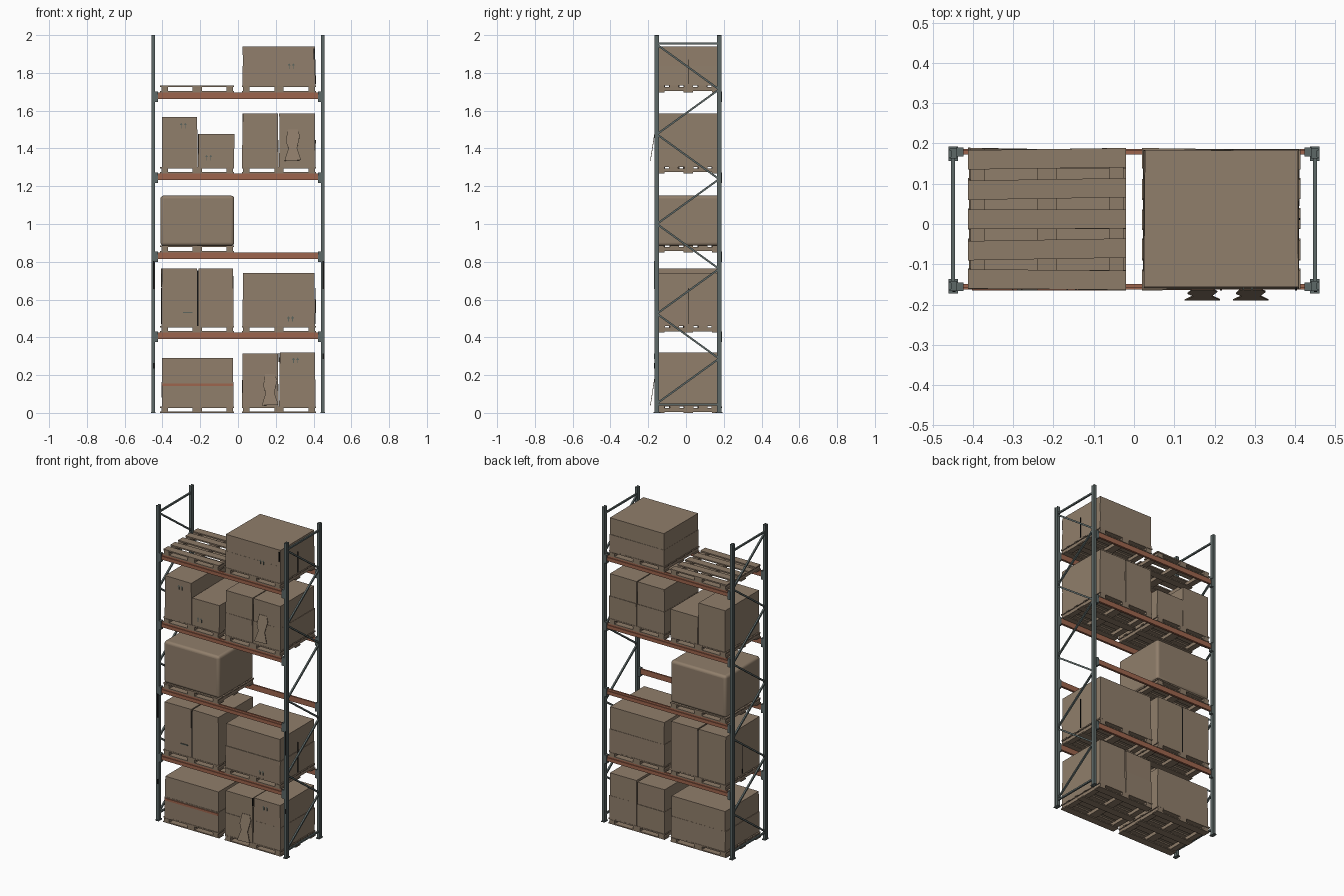
import bpy, bmesh, random
from mathutils import Vector

random.seed(4)
cube = bpy.data.objects.get("Cube")
if cube:
    bpy.data.objects.remove(cube)


def material(name, r, g, b):
    m = bpy.data.materials.new(name)
    m.use_nodes = True
    m.diffuse_color = (r, g, b, 1)
    bsdf = m.node_tree.nodes["Principled BSDF"]
    bsdf.inputs["Base Color"].default_value = (r, g, b, 1)
    bsdf.inputs["Roughness"].default_value = 0.8
    return m


CARD = material("cardboard", 0.28, 0.21, 0.147)
WOOD = material("pallet wood", 0.27, 0.2, 0.14)
STEEL = material("grey steel", 0.11, 0.14, 0.137)
ORANGE = material("orange paint", 0.34, 0.13, 0.075)
BLACK = material("black", 0.006, 0.006, 0.006)
SLATE = material("slate ink", 0.11, 0.13, 0.11)


def finish(name, bm, mat):
    bmesh.ops.recalc_face_normals(bm, faces=bm.faces)
    mesh = bpy.data.meshes.new(name)
    bm.to_mesh(mesh)
    bm.free()
    mesh.materials.append(mat)
    ob = bpy.data.objects.new(name, mesh)
    bpy.context.collection.objects.link(ob)
    return ob


def add_box(bm, x, y, z):
    """Adds a box given (low, high) ranges on each axis."""
    verts = bmesh.ops.create_cube(bm, size=1)["verts"]
    for v in verts:
        v.co = [(r[0] + r[1]) / 2 + c * (r[1] - r[0]) for r, c in zip((x, y, z), v.co)]
    return verts


def box(name, x, y, z, mat):
    bm = bmesh.new()
    add_box(bm, x, y, z)
    return finish(name, bm, mat)


def around(c, width):
    return (c - width / 2, c + width / 2)


def strut(name, a, b, thick, mat):
    """Square bar between two points."""
    a, b = Vector(a), Vector(b)
    bm = bmesh.new()
    add_box(bm, around(0, thick), around(0, thick), around(0, (b - a).length))
    ob = finish(name, bm, mat)
    ob.location = (a + b) / 2
    ob.rotation_mode = 'QUATERNION'
    ob.rotation_quaternion = (b - a).to_track_quat('Z', 'X')
    return ob


LEVELS = [0, 0.426, 0.85, 1.268, 1.697]
FRONT, BACK = -0.154, 0.175
DEPTH = (-0.162, 0.186)
PALLET_H = 0.035

# Upright frames: posts, feet and zigzag bracing
for side, s in (("right", -1), ("left", 1)):
    px = 0.449 * s
    for end, y in (("front", FRONT), ("back", BACK)):
        bm = bmesh.new()
        # open channel post facing outwards
        add_box(bm, around(px - 0.007 * s, 0.004), around(y, 0.024), (0, 2))
        for d in (-1, 1):
            add_box(bm, around(px, 0.018), around(y + d * 0.01, 0.004), (0, 2))
        add_box(bm, around(px, 0.012), around(y, 0.018), (0, 1.998))
        finish(f"{side}_{end}_post", bm, STEEL)
        box(f"{side}_{end}_foot", around(px, 0.023), around(y, 0.036), (0, 0.006), STEEL)
    nodes = [(px, (FRONT, BACK)[i % 2], 0.05 + i * 0.2375) for i in range(9)]
    for i in range(8):
        strut(f"{side}_brace_{i}", nodes[i], nodes[i + 1], 0.01, STEEL)
    for z in (0.045, 1.955):
        strut(f"{side}_crossbar", (px, FRONT, z), (px, BACK, z), 0.01, STEEL)
    # worn dark patches on the front posts
    for z, h in ((0.73, 0.15), (0.25 if s < 0 else 0.3, 0.03)):
        box(f"{side}_post_patch", around(px + 0.002, 0.008), around(FRONT - 0.013, 0.004), around(z, h), BLACK)

# Load beams with a stepped profile and end connectors
for n, top in enumerate(LEVELS[1:]):
    for end, y, d in (("front", -0.156, 1), ("back", 0.179, -1)):
        bm = bmesh.new()
        add_box(bm, around(0, 0.86), around(y, 0.014), (top - 0.034, top - 0.012))
        add_box(bm, around(0, 0.86), around(y + d * 0.002, 0.01), (top - 0.012, top))
        finish(f"{end}_beam_{n}", bm, ORANGE)
        for s in (-1, 1):
            box(f"{end}_beam_connector_{n}", around(0.433 * s, 0.018), around(y, 0.022),
                (top - 0.05, top + 0.004), STEEL)


# Pallets: three runners, five top slats, three bottom slats
def pallet(name, x0, x1, z):
    bm = bmesh.new()
    mid = (x0 + x1) / 2
    for x, w in ((x0 + 0.024, 0.036), (mid, 0.05), (x1 - 0.024, 0.036)):
        add_box(bm, around(x, w), DEPTH, (z + 0.006, z + PALLET_H - 0.008))
    for i in range(5):
        skew = random.uniform(-0.004, 0.004)
        for v in add_box(bm, (x0, x1), around(-0.138 + i * 0.075, 0.048),
                         (z + PALLET_H - 0.008, z + PALLET_H)):
            v.co.y += skew * (1 if v.co.x > mid else -1)
    for i in range(3):
        add_box(bm, (x0, x1), around(-0.138 + i * 0.15, 0.048), (z, z + 0.007))
    finish(name, bm, WOOD)


LEFT_BAY, RIGHT_BAY = (0.02, 0.414), (-0.412, -0.02)
for n, z in enumerate(LEVELS):
    pallet(f"right_pallet_{n}", *RIGHT_BAY, z)
    if n != 2:
        pallet(f"left_pallet_{n}", *LEFT_BAY, z)


# Cartons: stacked in slightly offset layers
def carton(name, x0, x1, level, height, layers=1, y=DEPTH):
    z = LEVELS[level] + PALLET_H
    step = height / layers
    for i in range(layers):
        inset = 0.002 + 0.002 * (i % 2)
        ob = box(f"{name}_{i}", (x0 + inset, x1 - inset), (y[0] + inset, y[1] - inset),
                 (z + i * step, z + (i + 1) * step), CARD)
        # loose top edge, slightly out of square
        for v in ob.data.vertices:
            if v.co.z > z + i * step + step / 2:
                v.co.x += random.uniform(-0.002, 0.002)
                v.co.y += random.uniform(-0.002, 0.002)


carton("bottom_right_carton", -0.405, -0.022, 0, 0.256, 2)
carton("bottom_left_carton_inner", 0.02, 0.216, 0, 0.28, 2)
carton("bottom_left_carton_outer", 0.216, 0.412, 0, 0.286, 2)
carton("second_right_carton_outer", -0.407, -0.214, 1, 0.304)
carton("second_right_carton_inner", -0.21, -0.022, 1, 0.304)
carton("second_left_carton", 0.022, 0.41, 1, 0.28, 2)
carton("fourth_right_tall_carton", -0.405, -0.213, 3, 0.263)
carton("fourth_right_low_carton", -0.213, -0.018, 3, 0.173)
carton("fourth_left_carton_inner", 0.02, 0.216, 3, 0.283, 2)
carton("fourth_left_carton_outer", 0.216, 0.412, 3, 0.283, 2)
carton("top_left_carton", 0.022, 0.412, 4, 0.209, 2)

# Wrapped load with soft edges
base = LEVELS[2] + PALLET_H
wrap = box("wrapped_load", (-0.41, -0.02), DEPTH, (base, 1.15), CARD)
bevel = wrap.modifiers.new("soft_edges", 'BEVEL')
bevel.width, bevel.segments = 0.016, 4
bpy.ops.object.select_all(action='DESELECT')
wrap.select_set(True)
bpy.context.view_layer.objects.active = wrap
bpy.ops.object.shade_smooth_by_angle()

# Thin plates on carton faces: tape, gaps and arrows
FACE = DEPTH[0]


def front_plate(name, x, z, mat):
    box(name, x, (FACE - 0.003, FACE + 0.004), z, mat)


front_plate("orange_tape", (-0.402, -0.025), (0.142, 0.156), ORANGE)
box("carton_gap", around(-0.212, 0.008), (FACE + 0.002, DEPTH[1] - 0.005), (0.461, 0.755), BLACK)
front_plate("bottom_carton_gap", around(0.216, 0.005), (0.27, 0.318), BLACK)
front_plate("top_carton_nick", around(0.402, 0.005), (1.87, 1.93), BLACK)
front_plate("slate_tape", (-0.29, -0.24), (0.528, 0.534), SLATE)
for s, x in (("left", 0.412), ("right", -0.406)):
    box(f"{s}_side_gap", around(x, 0.004), around(0.012, 0.005), (0.47, 0.66), BLACK)
box("top_side_gap", around(0.412, 0.004), around(0.012, 0.005), (1.74, 1.87), BLACK)

for x, z in ((0.282, 1.835), (-0.29, 1.52), (-0.155, 1.35), (0.278, 0.497), (0.305, 0.277)):
    for dx in (-0.011, 0.011):
        bm = bmesh.new()
        add_box(bm, around(x + dx, 0.004), (FACE - 0.002, FACE + 0.004), (z - 0.014, z + 0.006))
        head = [bm.verts.new((x + dx + px, FACE - 0.002, z + pz))
                for px, pz in ((-0.008, 0.004), (0.008, 0.004), (0, 0.016))]
        bm.faces.new(head)
        finish("up_arrow", bm, SLATE)

# Torn cardboard flaps leaning off the front
OUTLINE = [(-0.3, 1), (0.3, 1), (0.42, 0.8), (0.3, 0.5), (0.26, 0.4), (0.5, 0.02),
           (-0.5, 0), (-0.26, 0.4), (-0.42, 0.62)]


def flap(name, x, z, width, height):
    bm = bmesh.new()
    ring = [bm.verts.new((x + u * width, -0.19 + 0.026 * v, z + v * height)) for u, v in OUTLINE]
    bm.faces.new(ring)
    ob = finish(name, bm, CARD)
    ob.modifiers.new("thickness", 'SOLIDIFY').thickness = 0.003


flap("upper_torn_flap", 0.29, 1.335, 0.088, 0.165)
flap("lower_torn_flap", 0.17, 0.04, 0.088, 0.165)
